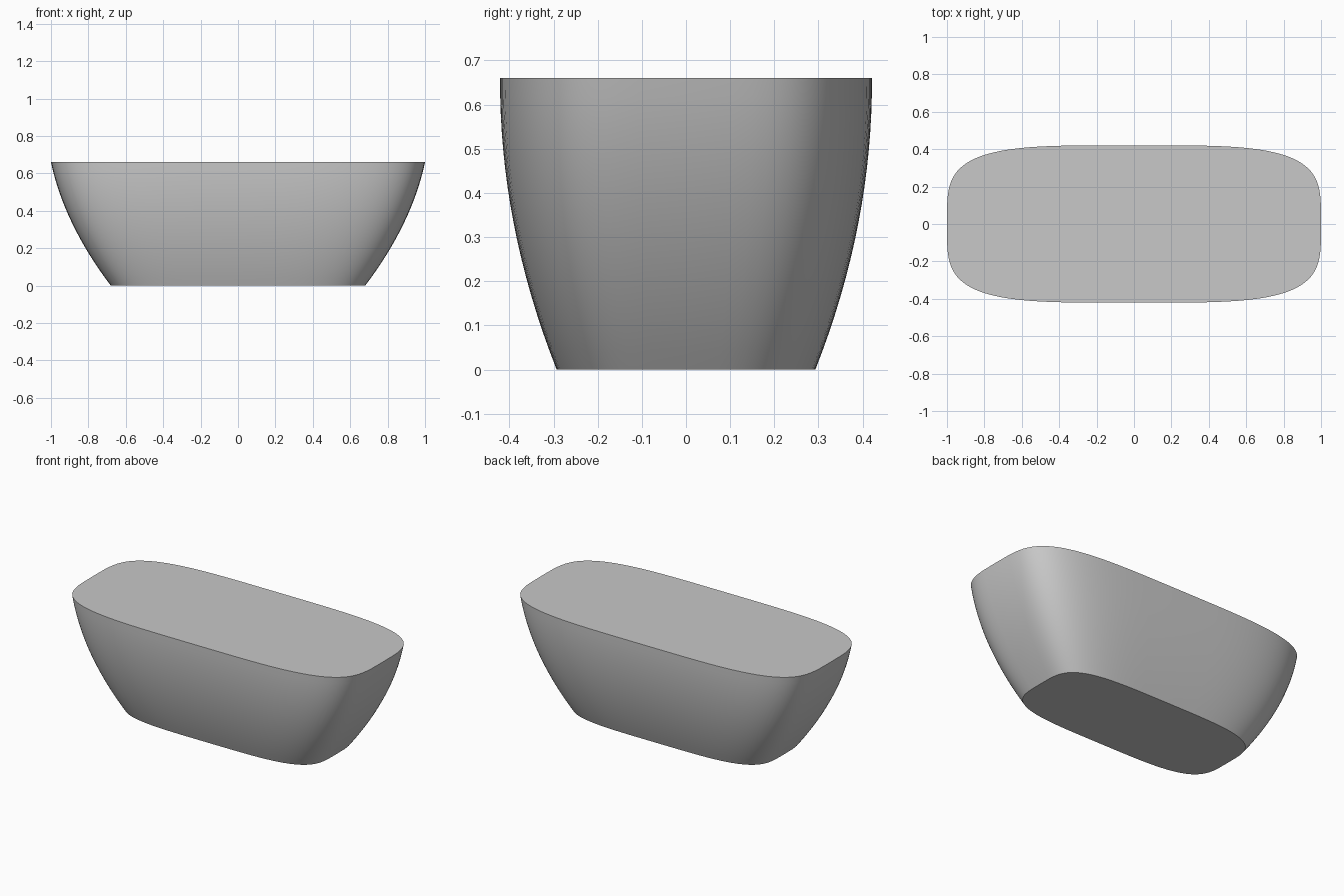
import bpy, bmesh, math

cube = bpy.data.objects.get("Cube")
if cube:
    bpy.data.objects.remove(cube, do_unlink=True)

HEIGHT, SEGMENTS, RINGS = 0.66, 96, 16


def grey_material():
    mat = bpy.data.materials.new("light grey")
    colour = (0.58, 0.58, 0.58, 1)
    mat.diffuse_color = colour
    mat.use_nodes = True
    mat.node_tree.nodes["Principled BSDF"].inputs["Base Color"].default_value = colour
    return mat


def rounded(value):
    # Squared-off ellipse of exponent 4
    return math.copysign(abs(value) ** 0.5, value)


# Flared tub body: rounded rectangular rings on a bowed profile
bm = bmesh.new()
rings = []
for i in range(RINGS + 1):
    t = i / RINGS
    half_x = 0.68 + 0.50 * t - 0.18 * t * t
    half_y = 0.293 + 0.26 * t - 0.132 * t * t
    ring = []
    for k in range(SEGMENTS):
        a = 2 * math.pi * k / SEGMENTS
        ring.append(bm.verts.new((half_x * rounded(math.cos(a)),
                                  half_y * rounded(math.sin(a)), HEIGHT * t)))
    rings.append(ring)

for low, high in zip(rings, rings[1:]):
    for k in range(SEGMENTS):
        n = (k + 1) % SEGMENTS
        bm.faces.new((low[k], low[n], high[n], high[k]))

# Flat base and flat top
bm.faces.new(rings[0][::-1])
bm.faces.new(rings[-1])

mesh = bpy.data.meshes.new("tub_body")
bm.to_mesh(mesh)
bm.free()
mesh.materials.append(grey_material())
body = bpy.data.objects.new("tub_body", mesh)
bpy.context.collection.objects.link(body)

# Smooth walls with crisp rims
bpy.ops.object.select_all(action="DESELECT")
body.select_set(True)
bpy.context.view_layer.objects.active = body
bpy.ops.object.shade_smooth_by_angle(angle=math.radians(35))
